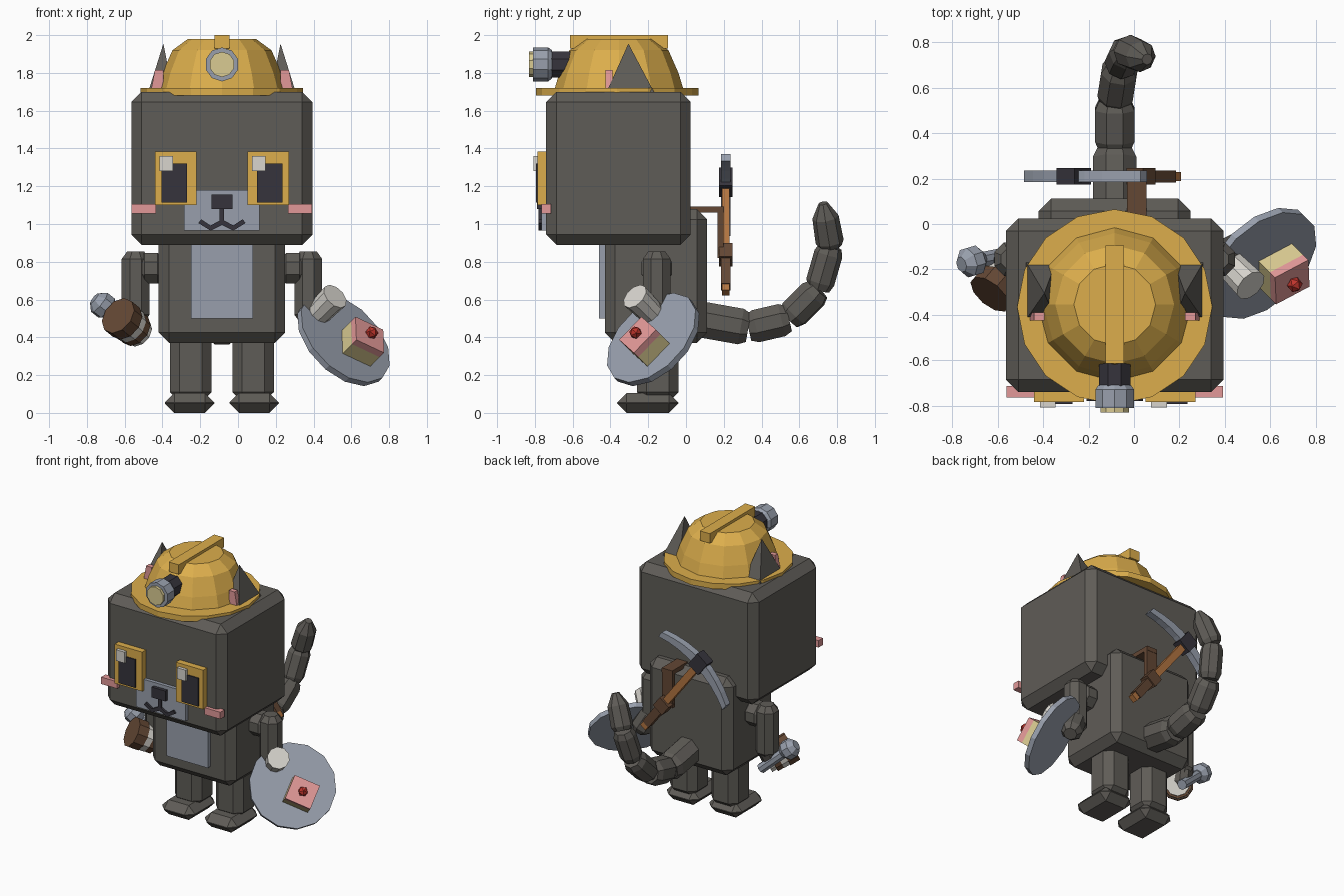
import bpy, bmesh, math
from mathutils import Vector, Matrix

if "Cube" in bpy.data.objects:
    bpy.data.objects.remove(bpy.data.objects["Cube"])

CX = -0.085  # the body's centre line


def mat(name, r, g, b):
    m = bpy.data.materials.new(name)
    lin = [(c / 255 / 12.92 if c < 11 else ((c / 255 + 0.055) / 1.055) ** 2.4) for c in (r, g, b)]
    m.diffuse_color = (*lin, 1)
    m.use_nodes = True
    m.node_tree.nodes["Principled BSDF"].inputs["Base Color"].default_value = m.diffuse_color
    return m


FUR = mat("dark fur", 95, 92, 87)
GOLD = mat("gold", 220, 174, 76)
STEEL = mat("blue grey", 152, 159, 172)
PINK = mat("pink", 226, 153, 152)
BLACK = mat("black", 54, 52, 60)
WHITE = mat("off white", 216, 213, 206)
BROWN = mat("brown", 99, 71, 52)
WOOD = mat("orange wood", 178, 116, 64)
CREAM = mat("cream", 218, 203, 146)
RED = mat("red", 190, 52, 44)


def finish(name, bm, m, matrix=None):
    if matrix is not None:
        bm.transform(matrix)
    bmesh.ops.recalc_face_normals(bm, faces=bm.faces)
    me = bpy.data.meshes.new(name)
    bm.to_mesh(me)
    bm.free()
    me.materials.append(m)
    ob = bpy.data.objects.new(name, me)
    bpy.context.collection.objects.link(ob)
    return ob


def box(name, lo, hi, m, bevel=0, matrix=None):
    """Box between two corners, with an optional flat bevel."""
    bm = bmesh.new()
    bmesh.ops.create_cube(bm, size=1)
    for v in bm.verts:
        v.co = [lo[i] + (v.co[i] + 0.5) * (hi[i] - lo[i]) for i in range(3)]
    if bevel:
        bmesh.ops.bevel(bm, geom=bm.edges[:], offset=bevel, segments=1, affect='EDGES')
    return finish(name, bm, m, matrix)


def lathe(name, rings, n, m, origin=(0, 0, 0), axis=(0, 0, 1), turn=0.5):
    """Rings of (radius, height) joined around an axis."""
    bm = bmesh.new()
    loops = []
    for r, h in rings:
        angles = [2 * math.pi * (i + turn) / n for i in range(n)]
        loops.append([bm.verts.new((r * math.cos(a), r * math.sin(a), h)) for a in angles])
    for a, b in zip(loops, loops[1:]):
        for i in range(n):
            j = (i + 1) % n
            bm.faces.new((a[i], a[j], b[j], b[i]))
    bm.faces.new(loops[0])
    bm.faces.new(loops[-1])
    q = Vector(axis).to_track_quat('Z', 'Y').to_matrix().to_4x4()
    return finish(name, bm, m, Matrix.Translation(origin) @ q)


def limb(name, p, q, r, m=FUR, n=8, end=0.6):
    """Chunky segment with chamfered ends."""
    p, q = Vector(p), Vector(q)
    L, c = (q - p).length, min(0.04, (q - p).length * 0.3)
    return lathe(name, [(r * end, 0), (r, c), (r, L - c), (r * end, L)], n, m, p, q - p)


def plate(name, pts, y0, y1, m):
    """Outline in x and z, given depth in y."""
    bm = bmesh.new()
    a = [bm.verts.new((x, y0, z)) for x, z in pts]
    b = [bm.verts.new((x, y1, z)) for x, z in pts]
    bm.faces.new(a)
    bm.faces.new(b)
    for i in range(len(pts)):
        j = (i + 1) % len(pts)
        bm.faces.new((a[i], a[j], b[j], b[i]))
    return finish(name, bm, m)


# Head and body
box("head", (-0.565, -0.74, 0.89), (0.395, 0.025, 1.70), FUR, 0.055)
box("body", (-0.42, -0.43, 0.37), (0.25, 0.112, 1.08), FUR, 0.055)
box("belly_patch", (-0.25, -0.46, 0.5), (0.08, -0.40, 0.93), STEEL)

# Face
box("snout", (-0.285, -0.765, 0.965), (0.115, -0.73, 1.18), STEEL)
box("nose", (-0.14, -0.79, 1.08), (-0.03, -0.75, 1.155), BLACK)
box("mouth_stem", (CX - 0.012, -0.78, 1.0), (CX + 0.012, -0.75, 1.09), BLACK)
for s in (-1, 1):
    def span(a, b):
        return sorted((CX + s * a, CX + s * b))
    x0, x1 = span(0.135, 0.355)
    box("eye", (x0, -0.785, 1.10), (x1, -0.73, 1.385), GOLD)
    box("eye_glint", (x0 + 0.025, -0.808, 1.28), (x0 + 0.095, -0.78, 1.36), WHITE)
    x0, x1 = span(0.185, 0.32)
    box("pupil", (x0, -0.793, 1.115), (x1, -0.78, 1.32), BLACK)
    x0, x1 = span(0.35, 0.478)
    box("cheek", (x0, -0.765, 1.055), (x1, -0.715, 1.105), PINK)
    w = [(0, 1.025), (0.06, 0.992), (0.11, 1.025), (0.125, 1.005), (0.06, 0.965), (0, 0.995)]
    plate("mouth", [(CX + s * x, z) for x, z in w], -0.78, -0.75, BLACK)

    # Ears
    x0, x1 = span(0.26, 0.39)
    bm = bmesh.new()
    base = [bm.verts.new(c) for c in ((x0, -0.42, 1.70), (x1, -0.42, 1.70), (x1, -0.17, 1.70), (x0, -0.17, 1.70))]
    tip = bm.verts.new((CX + s * 0.31, -0.305, 1.955))
    bm.faces.new(base)
    for i in range(4):
        bm.faces.new((base[i], base[(i + 1) % 4], tip))
    finish("ear", bm, FUR)
    ear = [(0.31, 1.71), (0.375, 1.71), (0.355, 1.815), (0.31, 1.815)]
    plate("inner_ear", [(CX + s * x, z) for x, z in ear], -0.425, -0.39, PINK)

    # Legs and feet
    x0, x1 = span(0.055, 0.275)
    box("leg", (x0, -0.26, 0.06), (x1, -0.04, 0.43), FUR, 0.05)
    x0, x1 = span(0.04, 0.302)
    box("foot", (x0, -0.365, 0), (x1, -0.04, 0.105), FUR, 0.05)

    # Arms
    limb("shoulder", (CX + s * 0.30, -0.155, 0.765), (CX + s * 0.45, -0.155, 0.765), 0.088)
    limb("arm", (CX + s * 0.457, -0.155, 0.855), (CX + s * 0.457, -0.155, 0.48), 0.08)
limb("left_hand", (-0.54, -0.14, 0.56), (-0.57, -0.20, 0.42), 0.07)
limb("right_hand", (0.365, -0.155, 0.58), (0.455, -0.11, 0.41), 0.075)

# Tail
tail = [(-0.085, 0.05, 0.5), (-0.085, 0.33, 0.45), (-0.085, 0.545, 0.5),
        (-0.06, 0.70, 0.655), (-0.03, 0.765, 0.88)]
for i in range(4):
    limb("tail_segment", tail[i], tail[i + 1], 0.103 - 0.009 * i, end=0.8)
lathe("tail_tip", [(0.06, 0), (0.075, 0.03), (0.07, 0.17), (0.025, 0.25)], 8, FUR,
      tail[4], (0.09, -0.04, 0.235))

# Miner's helmet and lamp
C = (CX, -0.365, 0)
lathe("helmet_brim", [(0.43, 1.68), (0.43, 1.72)], 16, GOLD, C, turn=0)
lathe("helmet_dome", [(0.345, 1.70), (0.315, 1.80), (0.262, 1.92), (0.18, 1.98)], 12, GOLD,
      (CX, -0.355, 0), turn=0)
box("helmet_ridge", (CX - 0.04, -0.615, 1.93), (CX + 0.04, -0.095, 2.0), GOLD)
lamp = (CX, -0.60, 1.845)
lathe("lamp_mount", [(0.075, 0), (0.075, 0.12)], 8, BLACK, lamp, (0, -1, 0))
lathe("lamp_case", [(0.075, 0.11), (0.09, 0.13), (0.09, 0.21)], 10, STEEL, lamp, (0, -1, 0))
lathe("lamp_lens", [(0.067, 0.20), (0.067, 0.23)], 10, CREAM, lamp, (0, -1, 0))

# Pickaxe on the back: handle axis h, blade axis s
h = Vector((-0.61, 0, 0.79))
s = Vector((0.79, 0, 0.61))
hub = Vector((-0.265, 0.21, 1.22))
frame = Matrix((s, (0, 1, 0), h)).transposed().to_4x4()
frame.translation = hub
steps = [i / 4 for i in range(-4, 5)]
edge = [(0.325 * t, -0.085 * t * t + 0.035 - 0.012 * abs(t)) for t in steps]
edge += [(0.325 * t, -0.085 * t * t - 0.035 + 0.012 * abs(t)) for t in reversed(steps)]
blade = plate("pickaxe_blade", edge, -0.025, 0.025, STEEL)
blade.data.transform(frame)
box("pickaxe_collar", (-0.05, -0.036, -0.06), (0.05, 0.036, 0.06), BLACK, 0, frame)
box("pickaxe_handle", (-0.025, -0.02, -0.74), (0.025, 0.02, 0.0), WOOD, 0, frame)
box("pickaxe_grip", (-0.03, -0.026, -0.70), (0.03, 0.026, -0.47), BROWN, 0, frame)
box("pickaxe_holder", (-0.045, -0.036, -0.53), (0.045, 0.036, -0.44), BROWN, 0, frame)
box("strap_arm", (-0.03, 0.0, 1.06), (0.055, 0.2, 1.092), BROWN)
box("strap_drop", (-0.03, 0.168, 0.82), (0.055, 0.198, 1.092), BROWN)

# Mug and knobbed rod in the left hand
axis = Vector((0.11, 0.13, -0.09)).normalized()
mug = Vector((-0.635, -0.31, 0.515))
for name, a, b, r, m in (("mug_rim", 0, 0.075, 0.105, BROWN), ("mug_band", 0.07, 0.12, 0.098, WHITE),
                         ("mug_base", 0.115, 0.165, 0.095, BROWN), ("mug_foot", 0.16, 0.20, 0.08, WHITE)):
    lathe(name, [(r, a), (r, b)], 10, m, mug, axis)
lathe("rod_knob", [(0.035, -0.06), (0.068, -0.025), (0.068, 0.025), (0.035, 0.06)], 8, STEEL,
      (-0.715, -0.165, 0.57), (1, 0.3, -0.8))
lathe("rod", [(0.035, 0), (0.035, 0.27)], 8, STEEL, (-0.715, -0.165, 0.57), (0.2, 0.04, -0.18))

# Tray facing front right and up, with a cup and a cake
n = Vector((1, -1, 1)).normalized()
u = Vector((1, 1, 0)).normalized()
v = n.cross(u)
tray = Matrix((u, v, n)).transposed().to_4x4()
tray.translation = (0.56, -0.175, 0.39)
lathe("tray", [(0.29, -0.02), (0.29, 0.015)], 14, STEEL, tray.translation, n)
lathe("cup", [(0.068, 0), (0.075, 0.15)], 10, WHITE, tray @ Vector((-0.10, 0.165, 0.01)), n)
cake = tray @ Matrix.Translation((0.04, -0.07, 0)) @ Matrix.Rotation(math.radians(-28), 4, 'Z')
box("cake", (-0.09, -0.085, 0.01), (0.09, 0.085, 0.10), CREAM, 0, cake)
box("icing", (-0.09, -0.085, 0.10), (0.09, 0.085, 0.14), PINK, 0, cake)
bm = bmesh.new()
bmesh.ops.create_icosphere(bm, subdivisions=1, radius=0.035)
finish("cherry", bm, RED, cake @ Matrix.Translation((0, 0, 0.16)))
